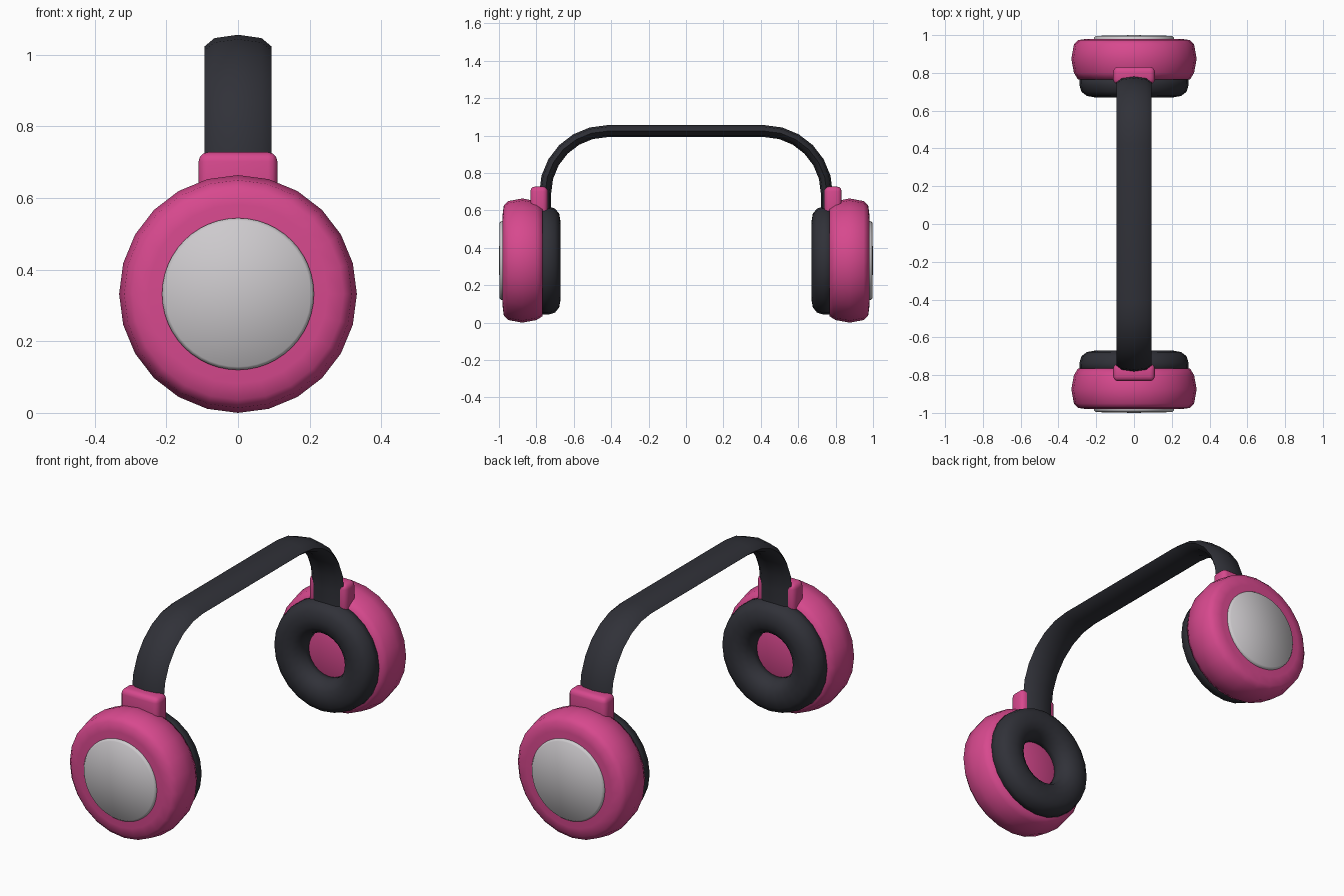
import bpy, bmesh, math

if "Cube" in bpy.data.objects:
    bpy.data.objects.remove(bpy.data.objects["Cube"])

CZ = 0.332  # height of the ear cup axis


def material(name, rgb):
    m = bpy.data.materials.new(name)
    m.diffuse_color = (*rgb, 1)
    m.use_nodes = True
    m.node_tree.nodes["Principled BSDF"].inputs["Base Color"].default_value = m.diffuse_color
    return m


PINK = material("pink", (0.68, 0.066, 0.27))
DARK = material("charcoal", (0.03, 0.031, 0.04))
SILVER = material("silver", (0.61, 0.59, 0.61))


def finish(bm, name, mat, mirror=True, angle=None):
    bmesh.ops.recalc_face_normals(bm, faces=bm.faces)
    me = bpy.data.meshes.new(name)
    bm.to_mesh(me)
    bm.free()
    me.materials.append(mat)
    ob = bpy.data.objects.new(name, me)
    bpy.context.collection.objects.link(ob)
    bpy.ops.object.select_all(action='DESELECT')
    ob.select_set(True)
    bpy.context.view_layer.objects.active = ob
    if angle:
        bpy.ops.object.shade_smooth_by_angle(angle=math.radians(angle))
    else:
        bpy.ops.object.shade_smooth()
    if mirror:
        mod = ob.modifiers.new("other_side", 'MIRROR')
        mod.use_axis = (False, True, False)
    return ob


def lathe(name, profile, mat, sides, closed=False, angle=None):
    """Spin (radius, y) points round the cup axis; radius 0 makes a pole."""
    bm = bmesh.new()
    rings = []
    for r, y in profile:
        if r == 0:
            rings.append([bm.verts.new((0, y, CZ))] * sides)
        else:
            rings.append([bm.verts.new((r * math.sin(a), y, CZ + r * math.cos(a)))
                          for a in (2 * math.pi * i / sides for i in range(sides))])
    pairs = list(zip(rings, rings[1:]))
    if closed:
        pairs.append((rings[-1], rings[0]))
    for p, q in pairs:
        for i in range(sides):
            j = (i + 1) % sides
            bm.faces.new(list(dict.fromkeys((p[i], p[j], q[j], q[i]))))
    return finish(bm, name, mat, True, angle)


# ear cup shell
lathe("ear_cup", [(0, -0.98), (0.25, -0.98), (0.295, -0.974), (0.318, -0.95),
                  (0.332, -0.875), (0.318, -0.80), (0.297, -0.766), (0, -0.762)],
      PINK, 24, angle=60)

# soft ring cushion
lathe("ear_cushion", [(0.29, -0.78), (0.289, -0.735), (0.278, -0.70), (0.25, -0.678),
                      (0.205, -0.67), (0.165, -0.677), (0.135, -0.70),
                      (0.121, -0.735), (0.12, -0.78)], DARK, 24, closed=True)

# silver outer plate
lathe("cap_plate", [(0.212, -0.97), (0.212, -0.985), (0.203, -0.996), (0, -1.0)],
      SILVER, 48)

# headband: eight-sided flat ellipse swept along a rounded arch
R, YC, ZC = 0.333, 0.42, 0.691
half = [(YC + R, 0.58)] + [(YC + R * math.cos(a), ZC + R * math.sin(a))
                           for a in (math.radians(15 * i) for i in range(7))]
path = half + [(-y, z) for y, z in reversed(half)]
angles = [0] + [15 * i for i in range(7)]
angles += [180 - a for a in reversed(angles)]
bm = bmesh.new()
rings = []
for (y, z), deg in zip(path, angles):
    t = math.radians(deg)
    ring = []
    for k in range(8):
        u = k * math.pi / 4
        off = 0.032 * math.sin(u)
        ring.append(bm.verts.new((0.093 * math.cos(u), y + off * math.cos(t),
                                  z + off * math.sin(t))))
    rings.append(ring)
for p, q in zip(rings, rings[1:]):
    for k in range(8):
        bm.faces.new((p[k], p[(k + 1) % 8], q[(k + 1) % 8], q[k]))
bm.faces.new(rings[0])
bm.faces.new(rings[-1])
finish(bm, "headband", DARK, mirror=False, angle=60)

# rounded clip joining the band to each cup
bm = bmesh.new()
bmesh.ops.create_cube(bm, size=1)
for v in bm.verts:
    v.co = (v.co.x * 0.22, -0.786 + v.co.y * 0.092, 0.643 + v.co.z * 0.17)
bmesh.ops.bevel(bm, geom=bm.edges[:], offset=0.026, segments=3, profile=0.5,
                affect='EDGES')
finish(bm, "band_clip", PINK, angle=50)
